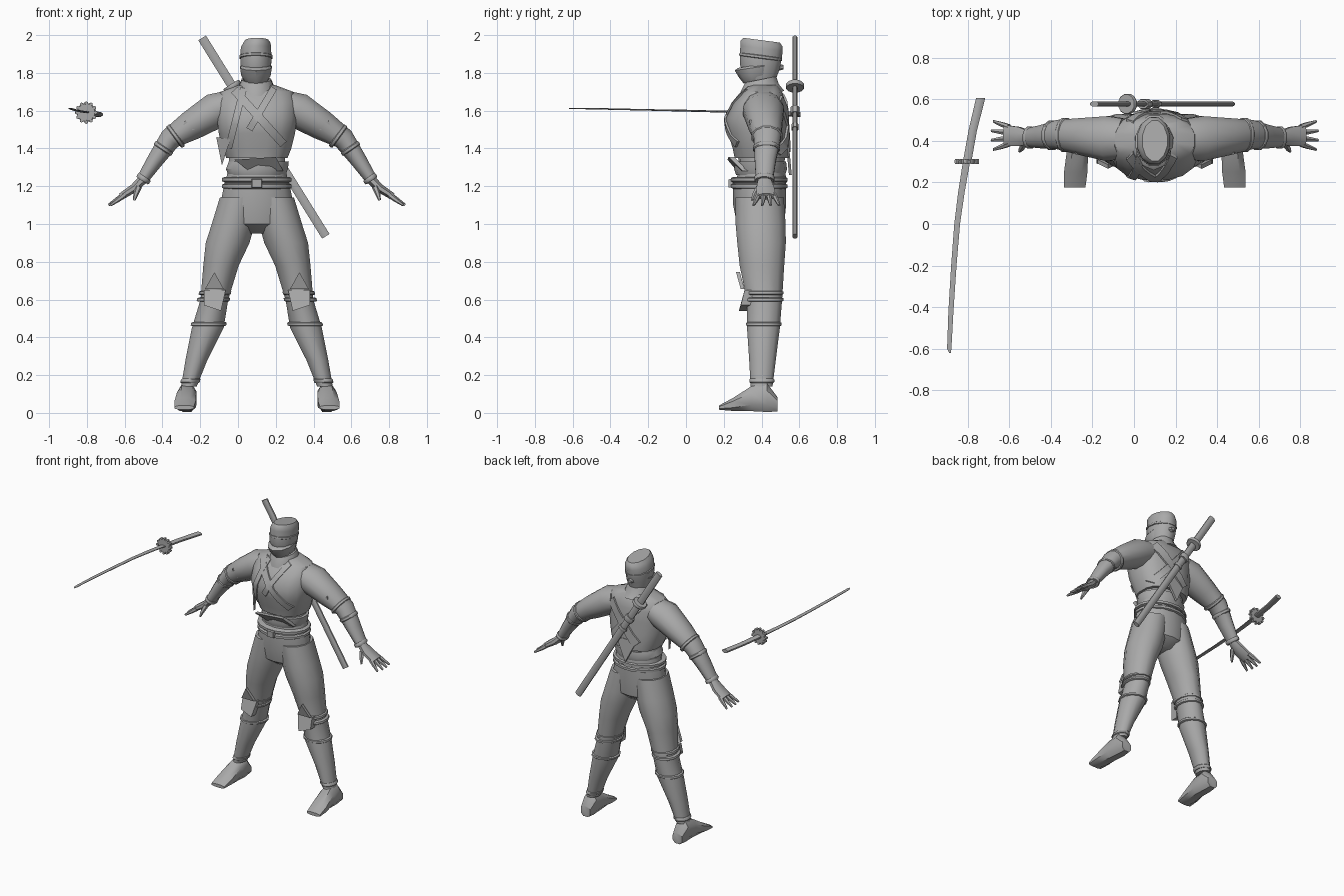
import bpy, bmesh, math
from mathutils import Vector
from mathutils.bvhtree import BVHTree

CX = 0.10   # body centre line
X, Y, Z = Vector((1, 0, 0)), Vector((0, 1, 0)), Vector((0, 0, 1))
grey = bpy.data.materials.new("plain_grey")
grey.diffuse_color = (0.4, 0.4, 0.4, 1)


def finish(name, bm, angle=40):
    bmesh.ops.recalc_face_normals(bm, faces=bm.faces)
    me = bpy.data.meshes.new(name)
    bm.to_mesh(me)
    bm.free()
    me.materials.append(grey)
    ob = bpy.data.objects.new(name, me)
    bpy.context.collection.objects.link(ob)
    bpy.ops.object.select_all(action='DESELECT')
    ob.select_set(True)
    bpy.context.view_layer.objects.active = ob
    bpy.ops.object.shade_smooth_by_angle(angle=math.radians(angle))
    return ob


def loft(name, rings, n=10, side=X, up=Y, power=1.0, angle=40):
    """Rings are (x, y, z, half size along side, half size along up)."""
    bm = bmesh.new()
    pts = [Vector(r[:3]) for r in rings]
    loops = []
    for i, r in enumerate(rings):
        u = up
        if u is None:
            t = pts[min(i + 1, len(pts) - 1)] - pts[max(i - 1, 0)]
            u = t.cross(side).normalized()
        loop = []
        for k in range(n):
            a = 2 * math.pi * (k + 0.5) / n
            c, s = math.cos(a), math.sin(a)
            c = math.copysign(abs(c) ** power, c)
            s = math.copysign(abs(s) ** power, s)
            loop.append(bm.verts.new(pts[i] + side * r[3] * c + u * r[4] * s))
        loops.append(loop)
    for p, q in zip(loops, loops[1:]):
        for k in range(n):
            bm.faces.new((p[k], p[(k + 1) % n], q[(k + 1) % n], q[k]))
    bm.faces.new(loops[0])
    bm.faces.new(loops[-1])
    return finish(name, bm, angle)


def ring(name, c, axis, side, a, b, h=0.012, n=12):
    """Short band around a limb."""
    axis = axis.normalized()
    up = axis.cross(side).normalized()
    c = Vector(c)
    rows = [(*(c + axis * h * t), a * f, b * f) for t, f in ((-1, .93), (-.6, 1), (.6, 1), (1, .93))]
    return loft(name, rows, n, side, up)


def plate(name, pts, depth):
    """Flat polygon extruded along a depth vector."""
    bm = bmesh.new()
    f = bm.faces.new([bm.verts.new(p) for p in pts])
    g = bmesh.ops.extrude_face_region(bm, geom=[f])['geom']
    bmesh.ops.translate(bm, vec=depth, verts=[v for v in g if isinstance(v, bmesh.types.BMVert)])
    return finish(name, bm, 20)


# Torso, vest and hips
vest = loft("vest", [
    (CX, .40, 1.35, .165, .145), (CX, .395, 1.40, .185, .15), (CX, .38, 1.48, .205, .16),
    (CX, .372, 1.56, .215, .163), (CX, .39, 1.64, .215, .14), (CX, .405, 1.70, .195, .105),
    (CX, .41, 1.735, .10, .075)], 16, power=.8)
loft("waist", [(CX, .40, 1.22, .17, .135), (CX, .40, 1.30, .155, .12), (CX, .40, 1.37, .15, .125)], 14)
loft("hips", [(CX, .39, 1.22, .175, .14), (CX, .39, 1.10, .20, .14), (CX, .395, 1.0, .19, .125),
              (CX, .40, .95, .08, .06)], 14)
for z, h in ((1.235, .014), (1.20, .014)):
    ring("belt", (CX, .388, z), Z, X, .188, .152, h, 16)
loft("belt_buckle", [(CX, .25, 1.215, .035, .03), (CX, .225, 1.215, .03, .025)], 4, X, Z, .5)
loft("sash", [(CX, .395, 1.26, .155, .13), (CX, .395, 1.29, .168, .14), (CX + .01, .395, 1.33, .163, .135)], 14)

# Straps and lapels laid over the vest
tree = BVHTree.FromObject(vest, bpy.context.evaluated_depsgraph_get())


def strap(name, p, q, w, front=True, n=10, off=.012):
    s = -1 if front else 1
    d = Vector((q[0] - p[0], 0, q[1] - p[1]))
    side = d.cross(Y).normalized() * w
    bm = bmesh.new()
    rows = []
    for i in range(n + 1):
        c = Vector((p[0], s * 2, p[1])) + d * i / n
        row = []
        for e in (-1, 1):
            o = c + side * e
            hit = tree.ray_cast(o, Vector((0, -s, 0)))[0]
            if hit:
                row += [bm.verts.new(hit + Y * s * off), bm.verts.new(hit - Y * s * .01)]
        if len(row) == 4:
            rows.append(row)
    for a, b in zip(rows, rows[1:]):
        for i, j in ((0, 2), (2, 3), (3, 1), (1, 0)):
            bm.faces.new((a[i], a[j], b[j], b[i]))
    for r in (rows[0], rows[-1]):
        bm.faces.new((r[0], r[2], r[3], r[1]))
    finish(name, bm, 40)


strap("sword_strap", (-.02, 1.71), (.27, 1.39), .022)
strap("sword_strap_back", (-.02, 1.70), (.26, 1.38), .022, False)
strap("lapel_left", (.03, 1.72), (-.05, 1.40), .018)
strap("lapel_right", (.19, 1.72), (.06, 1.50), .018)
strap("back_fold", (.25, 1.66), (.02, 1.40), .03, False)

# Hanging vest corners and hem flaps
plate("vest_corner", [(-.115, .33, 1.46), (-.085, .30, 1.31), (-.04, .25, 1.45)], Y * .02)
plate("hem_flap", [(-.02, .22, 1.34), (.20, .225, 1.355), (.24, .30, 1.28), (.06, .27, 1.28)], Y * .03)
plate("back_corner", [(.02, .53, 1.42), (.10, .545, 1.26), (.18, .53, 1.42)], Y * .015)

# Neck, scarf and hooded head
tilt = Vector((0, 1, -.13))
loft("neck", [(CX - .005, .41, 1.68, .08, .075), (CX - .005, .40, 1.79, .065, .07)], 10)
loft("scarf", [(CX - .003, .40, 1.68, .105, .125), (CX - .003, .39, 1.72, .10, .105),
               (CX - .003, .395, 1.765, .08, .085)], 12, up=Vector((0, 1, .2)))
hx = CX - .005
loft("hooded_head", [
    (hx, .40, 1.74, .06, .075), (hx, .39, 1.78, .075, .09), (hx, .39, 1.83, .083, .108),
    (hx, .395, 1.88, .085, .114), (hx, .40, 1.93, .083, .116), (hx + .005, .40, 1.955, .075, .115),
    (hx + .005, .40, 1.973, .062, .10)], 12, up=tilt)
loft("face_mask", [(hx, .375, 1.755, .06, .07), (hx, .375, 1.79, .082, .095),
                   (hx, .375, 1.83, .088, .117), (hx, .38, 1.842, .08, .105)], 10, up=Vector((0, 1, .15)))
ring("hood_band", (hx, .395, 1.885), Vector((0, .13, 1)), X, .09, .118, .01)
loft("hood_knot", [(hx, .485, 1.83, .03, .02), (hx, .515, 1.83, .015, .012)], 6, X, Z)

# Limbs, mirrored left and right
for s, tag in ((-1, "left"), (1, "right")):
    def P(dx, y, z):
        return Vector((CX + s * dx, y, z))

    def limb(name, rows, **k):
        loft(f"{name}_{tag}", [(CX + s * r[0], *r[1:]) for r in rows], **k)

    # Leg and foot
    limb("leg", [(.09, .39, 1.14, .11, .132), (.125, .395, 1.0, .118, .137), (.155, .40, .9, .12, .133),
                 (.19, .402, .78, .097, .122), (.225, .415, .6, .076, .097), (.26, .41, .45, .087, .09),
                 (.32, .405, .28, .06, .073), (.36, .40, .14, .043, .06)], n=12)
    limb("foot", [(.37, .485, .045, .04, .04), (.37, .43, .08, .052, .08), (.372, .345, .075, .055, .07),
                  (.38, .25, .045, .06, .037), (.385, .175, .028, .055, .012)], n=8, up=Z, power=.8)
    # Knee guard with bands
    down = P(.30, 0, 0) - P(.2, 0, .4)
    for dx, z, a, b in ((.222, .635, .088, .107), (.23, .60, .09, .108), (.255, .47, .097, .097)):
        ring(f"knee_band_{tag}", P(dx, .412, z), down, X, a, b, .011)
    plate(f"knee_spike_{tag}", [P(.225, .265, .745), P(.175, .29, .655), P(.275, .29, .655)], Y * .02)
    plate(f"knee_pad_{tag}", [P(.165, .31, .65), P(.28, .31, .65), P(.28, .29, .57), P(.19, .28, .54)], Y * .05)
    ring(f"ankle_band_{tag}", P(.352, .402, .17), down, X, .053, .068, .012)

    # Arm
    limb("arm", [(.15, .41, 1.625, .10, .085), (.22, .41, 1.60, .112, .098), (.35, .42, 1.52, .092, .082),
                 (.46, .43, 1.45, .073, .06), (.54, .42, 1.335, .058, .045), (.61, .415, 1.23, .046, .032)],
         n=12, side=Y, up=None)
    arm_dir = P(.61, 0, 1.23) - P(.46, 0, 1.45)
    ring(f"elbow_band_{tag}", P(.43, .428, 1.465), P(.46, 0, 1.44) - P(.35, 0, 1.52), Y, .085, .073, .012)
    ring(f"forearm_band_{tag}", P(.495, .426, 1.40), arm_dir, Y, .073, .058, .012)
    ring(f"wrist_band_{tag}", P(.60, .415, 1.24), arm_dir, Y, .055, .04, .012)
    plate(f"sleeve_tear_{tag}", [P(.38, .335, 1.55), P(.40, .345, 1.49), P(.33, .33, 1.50)], Y * .03)

    # Hand with spread fingers and thumb
    limb("palm", [(.605, .415, 1.235, .035, .028), (.65, .42, 1.19, .05, .025), (.72, .425, 1.145, .055, .02)],
         n=8, side=Y, up=None)
    for i in range(4):
        y, mid = .385 + .027 * i, .07 - .01 * abs(i - 1.5)
        limb("finger", [(.70, y, 1.155, .015, .016), (.70 + mid * .6, y + .008 * (i - 1.5), 1.13, .013, .013),
                        (.72 + mid, y + .018 * (i - 1.5), 1.10, .007, .007)], n=6, side=Y, up=None)
    limb("thumb", [(.625, .39, 1.20, .02, .018), (.64, .365, 1.16, .015, .014), (.65, .35, 1.125, .007, .007)],
         n=6, side=Y, up=None)

# Sheathed sword on the back
top, tip = Vector((-.19, .577, 1.985)), Vector((.465, .577, .935))
axis = (tip - top).normalized()


def on(t):
    return top.lerp(tip, t)


loft("back_sword_handle", [(*on(t), .014, .026) for t in (0, .12, .235)], 8, Y, axis.cross(Y))
loft("back_sword_scabbard", [(*on(t), .014, .025) for t in (.25, .6, 1)], 8, Y, axis.cross(Y))
ring("back_sword_guard", on(.243), axis, Y, .05, .05, .012, 12)
ring("scabbard_knot", on(.37), axis, Y, .026, .036, .02, 8)
ring("scabbard_ring", on(.45), axis, Y, .02, .032, .012, 8)

# Drawn sword floating beside the body
loft("drawn_sword_handle", [(-.737, .605, 1.58, .024, .014), (-.775, .45, 1.585, .022, .014),
                            (-.80, .31, 1.59, .022, .014)], 8, X, Z)
ring("drawn_sword_guard", (-.803, .30, 1.59), Vector((.2, 1, 0)), X, .05, .05, .01, 12)
for k in range(12):
    a = k * math.pi / 6
    c = Vector((-.803 + .05 * math.cos(a), .30, 1.59 + .05 * math.sin(a)))
    ring("guard_stud", c, Y, X, .01, .01, .012, 6)
loft("drawn_sword_blade", [(-.805, .30, 1.592, .02, .006), (-.83, .15, 1.596, .018, .005),
                           (-.85, 0, 1.60, .016, .005), (-.866, -.2, 1.604, .015, .004),
                           (-.88, -.42, 1.609, .014, .004), (-.888, -.6, 1.612, .012, .003),
                           (-.884, -.62, 1.612, .004, .002)], 6, X, Z)
